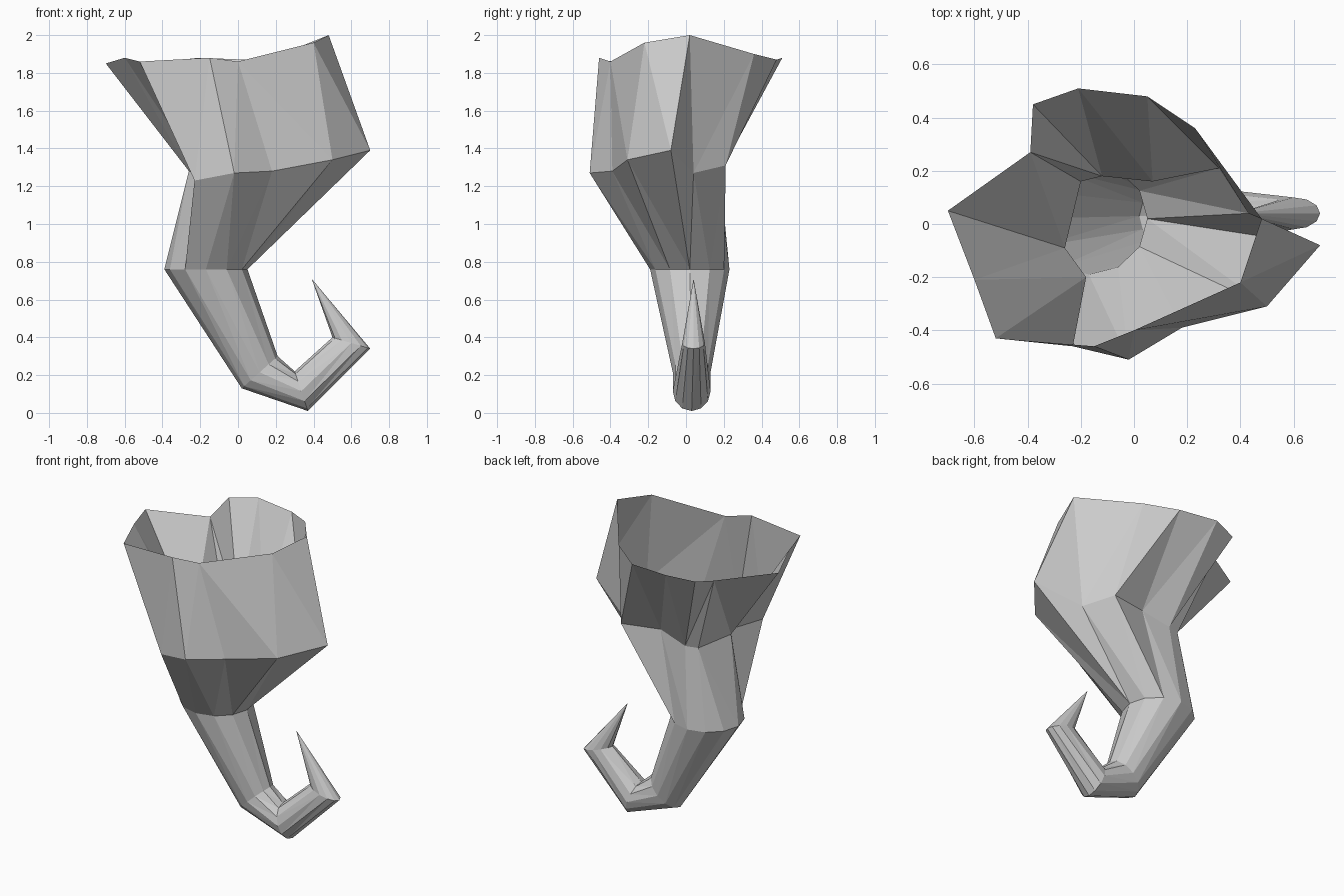
import bpy
import bmesh
from math import sin, cos, tau
from mathutils import Vector

default_cube = bpy.data.objects.get("Cube")
if default_cube:
    bpy.data.objects.remove(default_cube, do_unlink=True)

SIDES = 12


def make_material(name, colour):
    material = bpy.data.materials.new(name)
    material.use_nodes = True
    material.diffuse_color = colour
    shader = next(n for n in material.node_tree.nodes if n.type == "BSDF_PRINCIPLED")
    shader.inputs["Base Color"].default_value = colour
    return material


def oval_ring(outer, inner, half_width, y):
    """Twelve-sided section running from the outer to the inner side of the bend."""
    outer = Vector((outer[0], y, outer[1]))
    inner = Vector((inner[0], y, inner[1]))
    centre = (outer + inner) / 2
    ring = []
    for i in range(SIDES):
        angle = tau * i / SIDES
        sideways = Vector((0, -half_width * sin(angle), 0))
        ring.append(centre + (outer - centre) * cos(angle) + sideways)
    return ring


def bridge(bm, first, second):
    for i in range(SIDES):
        j = (i + 1) % SIDES
        bm.faces.new((first[i], second[i], second[j], first[j]))


# Ragged open mouth of the horn
mouth_rim = [
    (-.7, .05, 1.85), (-.6, -.21, 1.88), (-.52, -.43, 1.86), (-.15, -.46, 1.88),
    (0, -.4, 1.86), (.4, -.22, 1.96), (.48, .02, 2), (.23, .36, 1.9),
    (.05, .48, 1.87), (-.21, .51, 1.88), (-.38, .45, 1.86), (-.39, .27, 1.8),
]

# Uneven shoulder below the mouth
shoulder = [
    (-.26, -.09, 1.28), (-.18, -.2, 1.25), (-.23, -.46, 1.23), (-.02, -.51, 1.27),
    (.18, -.39, 1.28), (.5, -.31, 1.34), (.7, -.08, 1.39), (.43, .04, 1.27),
    (.32, .21, 1.31), (.07, .16, 1.32), (-.12, .18, 1.27), (-.2, .16, 1.27),
]

# Waist, two lower bends and the base of the hooked point
sections = [
    mouth_rim,
    shoulder,
    oval_ring((-.39, .76), (.05, .76), .21, .02),
    oval_ring((.02, .13), (.21, .3), .1, .03),
    oval_ring((.37, .01), (.3, .22), .1, .03),
    oval_ring((.7, .34), (.5, .4), .06, .04),
]

bm = bmesh.new()
rings = [[bm.verts.new(point) for point in section] for section in sections]
for upper, lower in zip(rings, rings[1:]):
    bridge(bm, upper, lower)

# Sharp point of the hook
tip = bm.verts.new((.39, .04, .71))
last = rings[-1]
for i in range(SIDES):
    bm.faces.new((last[i], tip, last[(i + 1) % SIDES]))

# Flat facets split along the shorter diagonal
bmesh.ops.triangulate(bm, faces=bm.faces[:], quad_method="SHORT_EDGE")
bmesh.ops.recalc_face_normals(bm, faces=bm.faces[:])

mesh = bpy.data.meshes.new("hooked_horn")
bm.to_mesh(mesh)
bm.free()
mesh.materials.append(make_material("pale grey", (.6, .6, .6, 1)))
horn = bpy.data.objects.new("hooked_horn", mesh)
bpy.context.collection.objects.link(horn)
